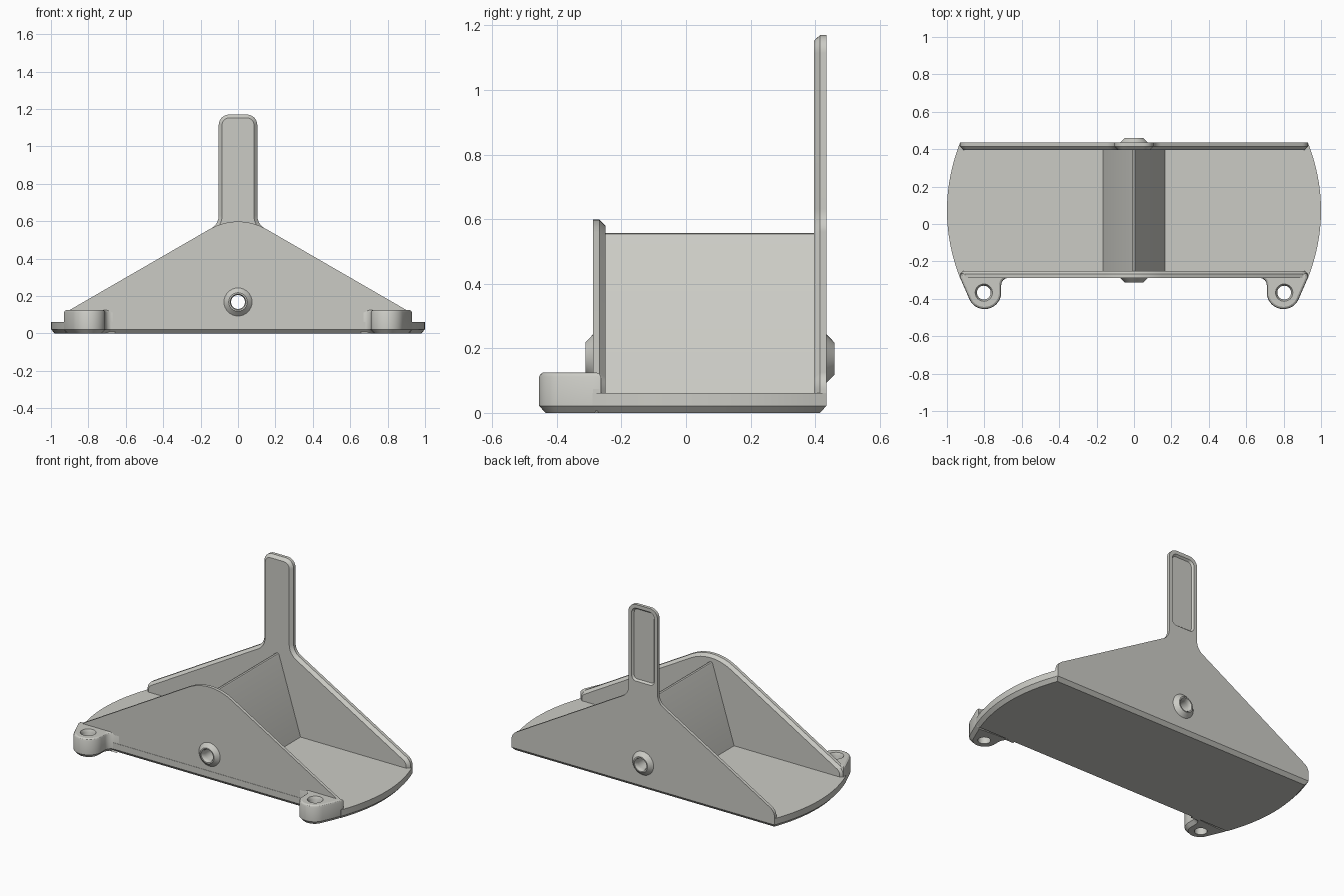
import bpy, bmesh, math
from mathutils import Vector

if "Cube" in bpy.data.objects:
    bpy.data.objects.remove(bpy.data.objects["Cube"])

grey = bpy.data.materials.new("light_grey")
grey.diffuse_color = (0.6, 0.6, 0.56, 1)
grey.use_nodes = True
grey.node_tree.nodes["Principled BSDF"].inputs["Base Color"].default_value = grey.diffuse_color


def rounded(corners, steps=8):
    """Counter-clockwise outline from (u, v, radius) corners."""
    out = []
    for i, (u, v, r) in enumerate(corners):
        p = Vector((u, v))
        if r == 0:
            out.append(p)
            continue
        a = (Vector(corners[i - 1][:2]) - p).normalized()
        b = (Vector(corners[(i + 1) % len(corners)][:2]) - p).normalized()
        half = a.angle(b) / 2
        centre = p + (a + b).normalized() * r / math.sin(half)
        start = p + a * r / math.tan(half) - centre
        end = p + b * r / math.tan(half) - centre
        turn = math.atan2(start.x * end.y - start.y * end.x, start.dot(end))
        for k in range(steps + 1):
            t = turn * k / steps
            c, s = math.cos(t), math.sin(t)
            out.append(centre + Vector((start.x * c - start.y * s, start.x * s + start.y * c)))
    return out


def inset(outline, d):
    res = []
    for i, p in enumerate(outline):
        a = (p - outline[i - 1]).normalized()
        b = (outline[(i + 1) % len(outline)] - p).normalized()
        n, m = Vector((-a.y, a.x)), Vector((-b.y, b.x))
        res.append(p + (n + m) * d / (1 + n.dot(m)))
    return res


def finish(name, bm):
    bmesh.ops.recalc_face_normals(bm, faces=bm.faces)
    me = bpy.data.meshes.new(name)
    bm.to_mesh(me)
    bm.free()
    me.materials.append(grey)
    ob = bpy.data.objects.new(name, me)
    bpy.context.collection.objects.link(ob)
    return ob


def prism(name, outline, layers, axis):
    """Stack of inset outlines; layers are (depth, inset) along the axis."""
    bm = bmesh.new()
    rings = []
    for d, off in layers:
        pts = inset(outline, off)
        rings.append([bm.verts.new((p.x, p.y, d) if axis == 'z' else (p.x, d, p.y)) for p in pts])
    n = len(outline)
    for lo, hi in zip(rings, rings[1:]):
        for i in range(n):
            bm.faces.new((lo[i], lo[(i + 1) % n], hi[(i + 1) % n], hi[i]))
    bm.faces.new(rings[0])
    bm.faces.new(rings[-1])
    return finish(name, bm)


def circle(u, v, r, n=32):
    return [Vector((u + r * math.cos(2 * math.pi * i / n), v + r * math.sin(2 * math.pi * i / n)))
            for i in range(n)]


def apply(ob, kind, **settings):
    bpy.context.view_layer.objects.active = ob
    mod = ob.modifiers.new("step", kind)
    for k, v in settings.items():
        setattr(mod, k, v)
    bpy.ops.object.modifier_apply(modifier=mod.name)


def cut(ob, cutter):
    apply(ob, 'BOOLEAN', operation='DIFFERENCE', solver='EXACT', object=cutter)


def mirrored(right):
    return right + [(-u, v, r) for u, v, r in reversed(right) if u != 0]


# Base plate with bowed ends and a chamfered underside
N = 20
side = []
for i in range(N + 1):
    t = -1 + 2 * i / N
    side.append(Vector((0.93 + 0.07 * (1 - t * t), 0.0725 + 0.3625 * t)))
plate = side + [Vector((-p.x, p.y)) for p in reversed(side)]
base = prism("base_plate", plate, [(0, 0.02), (0.022, 0), (0.062, 0)], 'z')

# Front wall, chamfered on its inner edge
front = prism("front_wall", rounded(mirrored(
    [(0.93, 0.03, 0), (0.93, 0.108, 0.06), (0, 0.645, 0.3)])),
    [(-0.288, 0), (-0.268, 0), (-0.25, 0.018)], 'y')

# Back wall with upright handle, chamfered on its inner edge
back = prism("back_wall_and_handle", rounded(mirrored(
    [(0.93, 0.03, 0), (0.93, 0.108, 0.06), (0.103, 0.585, 0.08), (0.103, 1.17, 0.055)])),
    [(0.435, 0), (0.415, 0), (0.396, 0.018)], 'y')

# Central ridge between the walls
ridge = prism("centre_ridge", rounded(
    [(-0.172, 0.04, 0), (0.172, 0.04, 0), (0.0, 0.59, 0.014), ], 4),
    [(-0.26, 0), (0.405, 0)], 'y')

# Shallow recess in the back of the handle
recess = prism("recess_cutter", rounded(
    [(-0.08, 0.68, 0.03), (0.08, 0.68, 0.03), (0.08, 1.147, 0.035), (-0.08, 1.147, 0.035)]),
    [(0.423, 0.01), (0.435, 0), (0.46, 0)], 'y')
cut(back, recess)

# Tapered bosses around the through bore
boss = circle(0, 0.168, 0.075)
front_boss = prism("front_boss", boss, [(-0.28, 0), (-0.288, 0), (-0.312, 0.025)], 'y')
back_boss = prism("back_boss", boss, [(0.428, 0), (0.435, 0), (0.46, 0.025)], 'y')

# Through bore, countersunk at both mouths
bore = prism("bore_cutter", circle(0, 0.168, 0.046),
             [(-0.33, -0.006), (-0.302, 0.009), (0.45, 0.009), (0.478, -0.006)], 'y')
for ob in (front, back, ridge, front_boss, back_boss):
    cut(ob, bore)

# Mounting ears at the front corners
ears = prism("mounting_ears", rounded(
    [(0.93, -0.264, 0), (0.64, -0.264, 0), (0.64, -0.288, 0), (0.71, -0.288, 0.04),
     (0.71, -0.455, 0.088), (0.857, -0.455, 0.088), (0.93, -0.288, 0)]),
    [(0, 0.02), (0.022, 0), (0.112, 0), (0.12, 0.004), (0.125, 0.012)], 'z')
screw = prism("screw_cutter", circle(0.803, -0.367, 0.047),
              [(-0.05, 0.01), (0.108, 0.01), (0.13, -0.002)], 'z')
cut(ears, screw)
apply(ears, 'MIRROR')

# Remove cutters and shade
for c in (recess, bore, screw):
    bpy.data.objects.remove(c)
for ob in bpy.data.objects:
    ob.select_set(True)
bpy.context.view_layer.objects.active = base
bpy.ops.object.shade_smooth_by_angle(angle=math.radians(30))
